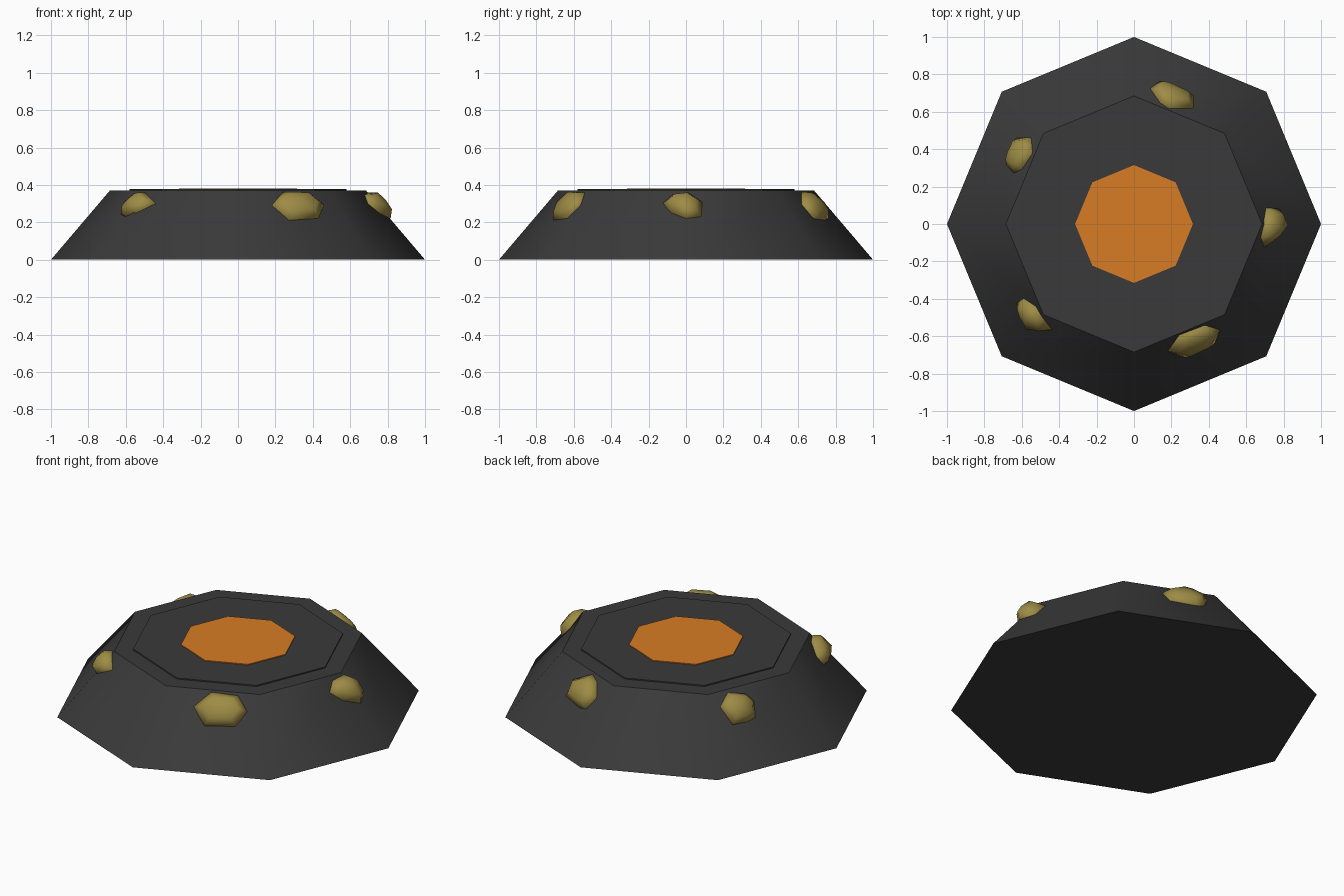
import bpy, bmesh, math
from mathutils import Vector

cube = bpy.data.objects.get("Cube")
if cube:
    bpy.data.objects.remove(cube, do_unlink=True)

HEIGHT, BASE_R, TOP_R = 0.37, 1.0, 0.685
STEP = math.tau / 8


def material(name, rgb):
    mat = bpy.data.materials.new(name)
    mat.use_nodes = True
    mat.diffuse_color = (*rgb, 1)
    bsdf = mat.node_tree.nodes["Principled BSDF"]
    bsdf.inputs["Base Color"].default_value = (*rgb, 1)
    bsdf.inputs["Roughness"].default_value = 0.9
    return mat


def finish(bm, name, mat, angle):
    bmesh.ops.recalc_face_normals(bm, faces=bm.faces)
    mesh = bpy.data.meshes.new(name)
    bm.to_mesh(mesh)
    bm.free()
    mesh.materials.append(mat)
    obj = bpy.data.objects.new(name, mesh)
    bpy.context.collection.objects.link(obj)
    bpy.ops.object.select_all(action="DESELECT")
    obj.select_set(True)
    bpy.context.view_layer.objects.active = obj
    bpy.ops.object.shade_smooth_by_angle(angle=math.radians(angle))


def octagon(name, mat, r_low, r_high, z_low, z_high):
    """Eight-sided tapered slab with a corner on each axis."""
    bm = bmesh.new()
    rings = [[bm.verts.new((r * math.cos(i * STEP), r * math.sin(i * STEP), z))
              for i in range(8)] for r, z in ((r_low, z_low), (r_high, z_high))]
    for ring in rings:
        bm.faces.new(ring)
    for i in range(8):
        j = (i + 1) % 8
        bm.faces.new((rings[0][i], rings[0][j], rings[1][j], rings[1][i]))
    finish(bm, name, mat, 40)


def on_slope(azimuth, z, lift):
    """Point on the sloping wall, lifted along its outward direction."""
    corner = BASE_R + (TOP_R - BASE_R) * z / HEIGHT
    off = azimuth % STEP - STEP / 2
    r = corner * math.cos(STEP / 2) / math.cos(off)
    out = Vector((math.cos(azimuth), math.sin(azimuth), 0))
    return out * (r + lift * 0.76) + Vector((0, 0, z + lift * 0.65))


def nugget(name, mat, centre, outline):
    """Rounded lump set into the wall; outline is (degrees, height) pairs."""
    mid_z = sum(z for _, z in outline) / len(outline)
    mid_a = sum(a for a, _ in outline) / len(outline)
    bm = bmesh.new()
    rings = []
    for scale, lift in ((0.9, -0.05), (1.0, 0.005), (0.66, 0.042)):
        rings.append([bm.verts.new(on_slope(
            math.radians(centre + mid_a + (a - mid_a) * scale),
            mid_z + (z - mid_z) * scale, lift)) for a, z in outline])
    apex = bm.verts.new(on_slope(math.radians(centre + mid_a), mid_z, 0.052))
    n = len(outline)
    bm.faces.new(rings[0])
    for i in range(n):
        j = (i + 1) % n
        for low, high in zip(rings, rings[1:]):
            bm.faces.new((low[i], low[j], high[j], high[i]))
        bm.faces.new((rings[-1][i], rings[-1][j], apex))
    finish(bm, name, mat, 80)


stone = material("dark stone", (0.042, 0.042, 0.042))
glow = material("orange core", (0.69, 0.2, 0.018))
ore = material("dull gold", (0.34, 0.26, 0.06))

# Base, raised lid and glowing centre
octagon("base", stone, BASE_R, TOP_R, 0, HEIGHT)
octagon("lid", stone, 0.58, 0.58, 0.36, 0.377)
octagon("core", glow, 0.315, 0.315, 0.365, 0.382)

# Five nuggets spaced around the wall
outlines = {
    "nugget_left": (0, ((-10, .3), (-6, .345), (1, .355), (7, .305), (6, .23), (0, .22), (-6, .25))),
    "nugget_back": (73, ((10, .285), (7, .22), (3, .21), (-8, .22), (-10, .295), (0, .36), (5, .345))),
    "nugget_back_right": (149, ((-9, .305), (-4, .355), (5, .33), (8, .29), (6, .22), (2, .21), (-5, .215))),
    "nugget_front_right": (223, ((-9, .24), (-9, .29), (-3, .345), (2, .355), (9, .3), (3, .25), (-4, .23))),
    "nugget_front": (297, ((-12, .29), (-5, .36), (8, .355), (12, .29), (7, .22), (-6, .21))),
}
for name, (centre, outline) in outlines.items():
    nugget(name, ore, centre, outline)
